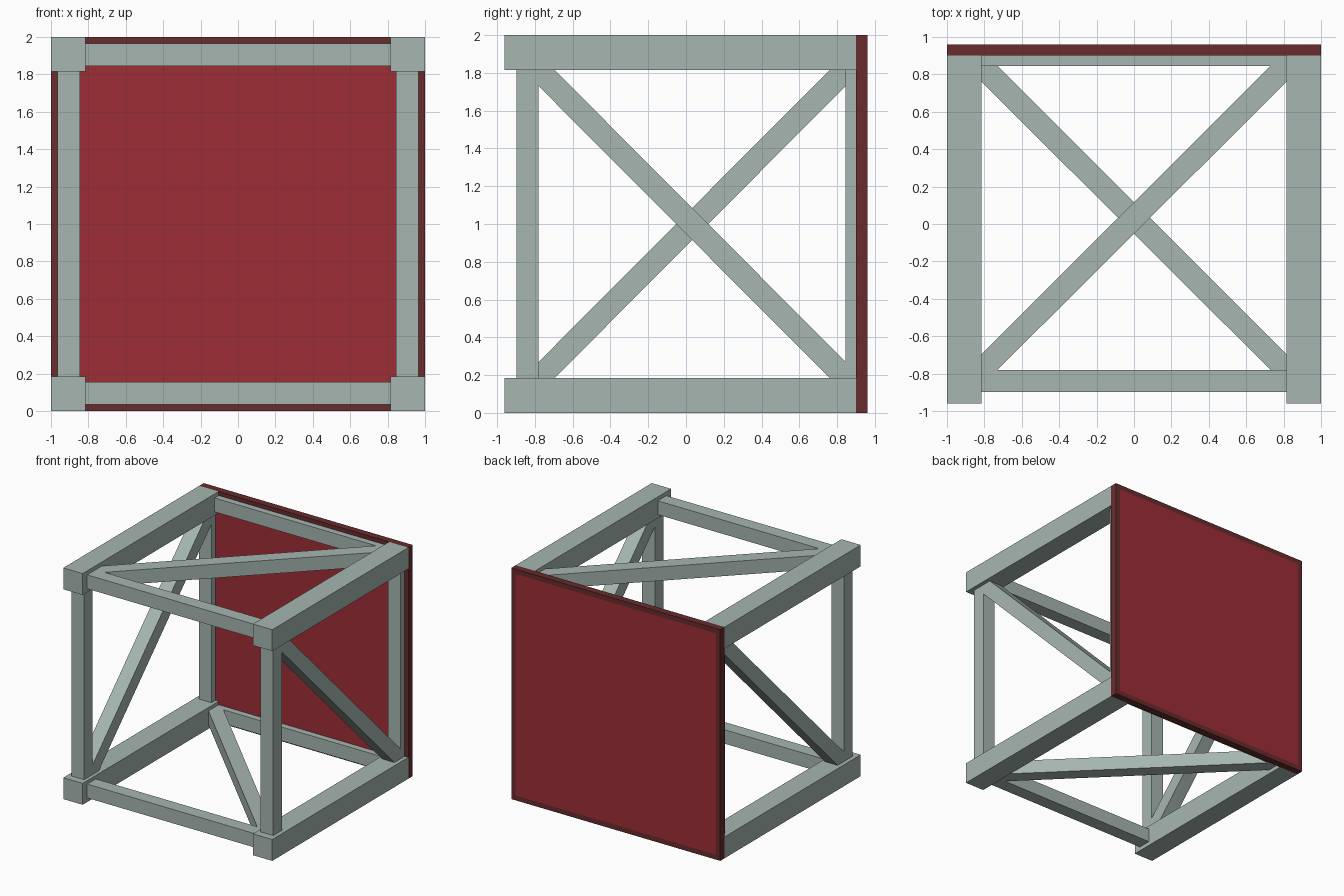
import bpy, bmesh
from mathutils import Vector

if "Cube" in bpy.data.objects:
    bpy.data.objects.remove(bpy.data.objects["Cube"])


def material(name, rgb):
    m = bpy.data.materials.new(name)
    m.diffuse_color = (*rgb, 1)
    m.use_nodes = True
    m.node_tree.nodes["Principled BSDF"].inputs["Base Color"].default_value = m.diffuse_color
    return m


STEEL = material("grey green", (0.381, 0.468, 0.434))
RED = material("red", (0.342, 0.026, 0.037))
DARK = material("dark red", (0.138, 0.025, 0.025))


def finish(name, bm, *mats):
    bmesh.ops.recalc_face_normals(bm, faces=bm.faces)
    me = bpy.data.meshes.new(name)
    bm.to_mesh(me)
    bm.free()
    for m in mats:
        me.materials.append(m)
    ob = bpy.data.objects.new(name, me)
    bpy.context.collection.objects.link(ob)


def box_mesh(x, y, z):
    bm = bmesh.new()
    bmesh.ops.create_cube(bm, size=1)
    for v in bm.verts:
        v.co = [(a + b) / 2 + c * (b - a) for (a, b), c in zip((x, y, z), v.co)]
    return bm


def box(name, x, y, z):
    finish(name, box_mesh(x, y, z), STEEL)


def brace(name, a, b, to3d, lo, hi, cut=0.085):
    """Diagonal bar from corner a to corner b, trimmed to the opening."""
    (ax, ay), (bx, by) = a, b
    sx = cut if bx > ax else -cut
    sy = cut if by > ay else -cut
    pts = [(ax, ay), (ax + sx, ay), (bx, by - sy),
           (bx, by), (bx - sx, by), (ax, ay + sy)]
    bm = bmesh.new()
    face = bm.faces.new([bm.verts.new(to3d(u, v, lo)) for u, v in pts])
    ext = bmesh.ops.extrude_face_region(bm, geom=[face])
    shift = Vector(to3d(0, 0, hi - lo))
    for g in ext["geom"]:
        if isinstance(g, bmesh.types.BMVert):
            g.co += shift
    finish(name, bm, STEEL)


Y0, Y1 = -0.78, 0.845      # inner opening front to back
Z0, Z1 = 0.185, 1.815      # inner opening bottom to top
X = 0.815                  # inner half width

# thick rails running front to back
for side, xr in (("left", (-1, -X)), ("right", (X, 1))):
    for level, zr in (("bottom", (0, Z0)), ("top", (Z1, 2))):
        box(f"{level}_{side}_rail", xr, (-0.96, 0.9), zr)

# thin posts and crossbars
for end, yr in (("front", (-0.897, Y0)), ("back", (Y1, 0.9))):
    for side, xr in (("left", (-0.965, -0.845)), ("right", (0.845, 0.965))):
        box(f"{end}_{side}_post", xr, yr, (Z0, Z1))
    for level, zr in (("bottom", (0.035, 0.155)), ("top", (1.845, 1.965))):
        box(f"{end}_{level}_crossbar", (-X, X), yr, zr)

# diagonal braces on the four open sides
side_plane = lambda u, v, w: (w, u, v)
flat_plane = lambda u, v, w: (u, v, w)
brace("right_brace", (Y0, Z1), (Y1, Z0), side_plane, 0.845, 0.965)
brace("left_brace", (Y0, Z0), (Y1, Z1), side_plane, -0.965, -0.845)
brace("top_brace", (-X, Y0), (X, Y1), flat_plane, 1.845, 1.965)
brace("bottom_brace", (-X, Y1), (X, Y0), flat_plane, 0.035, 0.155)

# back panel: dark rim with a red field on both faces
bm = box_mesh((-1, 1), (0.9, 0.96), (0, 2))
bm.normal_update()
fields = [f for f in bm.faces if abs(f.normal.y) > 0.9]
for f in bm.faces:
    f.material_index = 1
bmesh.ops.inset_individual(bm, faces=fields, thickness=0.06)
for f in fields:
    f.material_index = 0
finish("back_panel", bm, RED, DARK)
